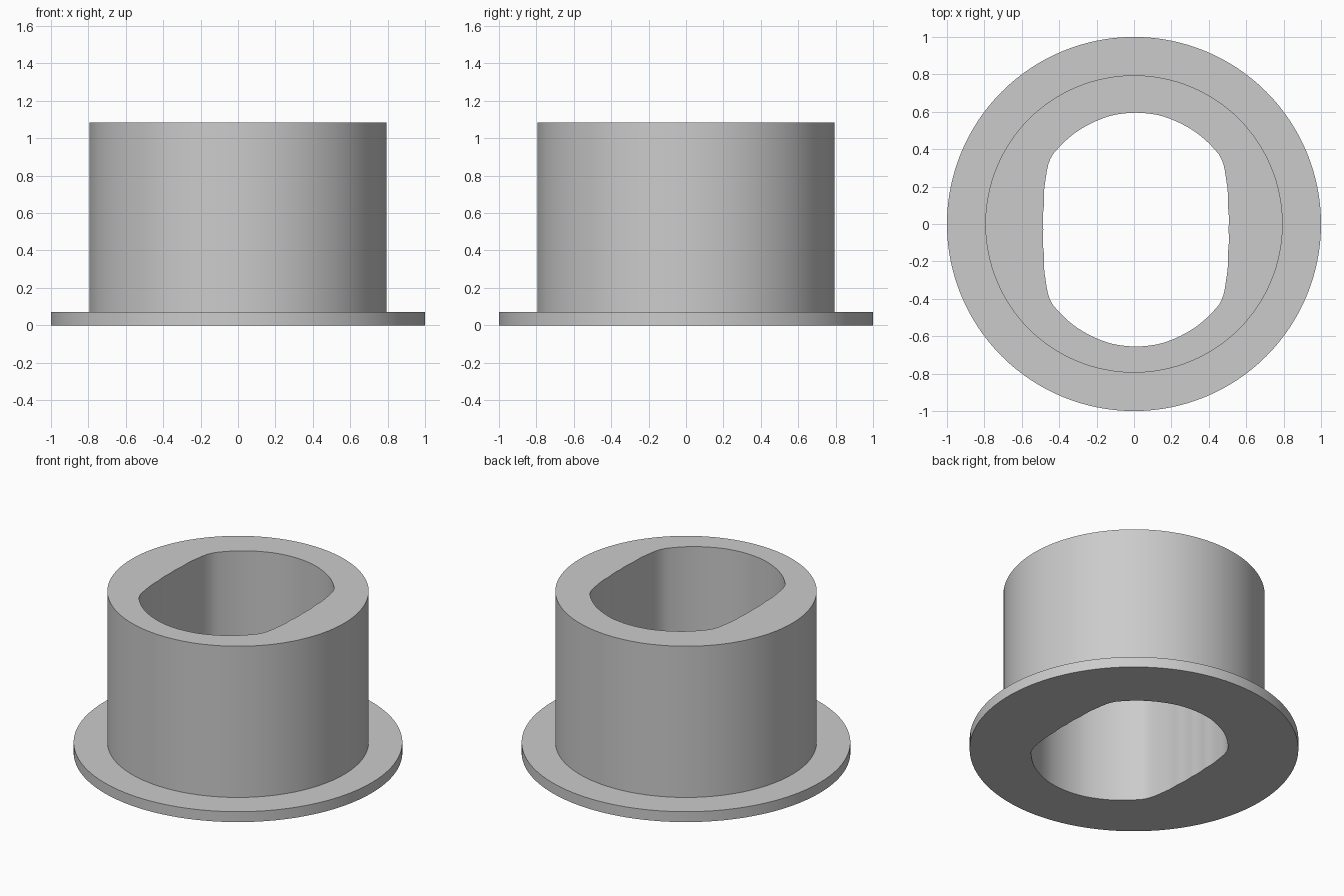
import bpy, bmesh, math
from mathutils import Vector

cube = bpy.data.objects.get("Cube")
if cube:
    bpy.data.objects.remove(cube, do_unlink=True)

SEGMENTS = 128
FLANGE_R, SLEEVE_R = 1.0, 0.795
FLANGE_Z, TOP_Z = 0.07, 1.085
BORE_CENTRE = Vector((0.01, -0.03))

# One quarter of the bore outline, from its flat side to its rounded end
QUARTER = [(0.495, 0), (0.491, 0.13), (0.482, 0.27), (0.468, 0.35), (0.45, 0.395),
           (0.42, 0.43), (0.325, 0.517), (0.245, 0.565), (0.13, 0.61), (0, 0.625)]
POLAR = [(math.atan2(y, x), math.hypot(x, y)) for x, y in QUARTER]


def bore_radius(angle):
    """Radius of the doubly symmetric bore in a given direction."""
    a = math.atan2(abs(math.sin(angle)), abs(math.cos(angle)))
    for (a0, r0), (a1, r1) in zip(POLAR, POLAR[1:]):
        if a <= a1:
            return r0 + (r1 - r0) * (a - a0) / (a1 - a0)
    return POLAR[-1][1]


def ring(bm, z, radius=None):
    """Ring of vertices: a circle, or the bore outline if no radius is given."""
    verts = []
    for i in range(SEGMENTS):
        a = math.tau * i / SEGMENTS
        d = Vector((math.cos(a), math.sin(a)))
        p = d * radius if radius else BORE_CENTRE + d * bore_radius(a)
        verts.append(bm.verts.new((p.x, p.y, z)))
    return verts


# Flanged sleeve: rings run up the outside and back down through the bore
bm = bmesh.new()
rings = [ring(bm, 0), ring(bm, 0, FLANGE_R), ring(bm, FLANGE_Z, FLANGE_R),
         ring(bm, FLANGE_Z, SLEEVE_R), ring(bm, TOP_Z, SLEEVE_R), ring(bm, TOP_Z)]
for a, b in zip(rings, rings[1:] + rings[:1]):
    for i in range(SEGMENTS):
        j = (i + 1) % SEGMENTS
        bm.faces.new((a[i], a[j], b[j], b[i]))
bmesh.ops.recalc_face_normals(bm, faces=bm.faces)
mesh = bpy.data.meshes.new("flanged_sleeve")
bm.to_mesh(mesh)
bm.free()
sleeve = bpy.data.objects.new("flanged_sleeve", mesh)
bpy.context.collection.objects.link(sleeve)

# Plain grey finish
grey = bpy.data.materials.new("grey")
grey.use_nodes = True
colour = (0.6, 0.6, 0.6, 1)
grey.diffuse_color = colour
grey.node_tree.nodes["Principled BSDF"].inputs["Base Color"].default_value = colour
mesh.materials.append(grey)

bpy.context.view_layer.objects.active = sleeve
sleeve.select_set(True)
bpy.ops.object.shade_smooth_by_angle(angle=math.radians(30))
